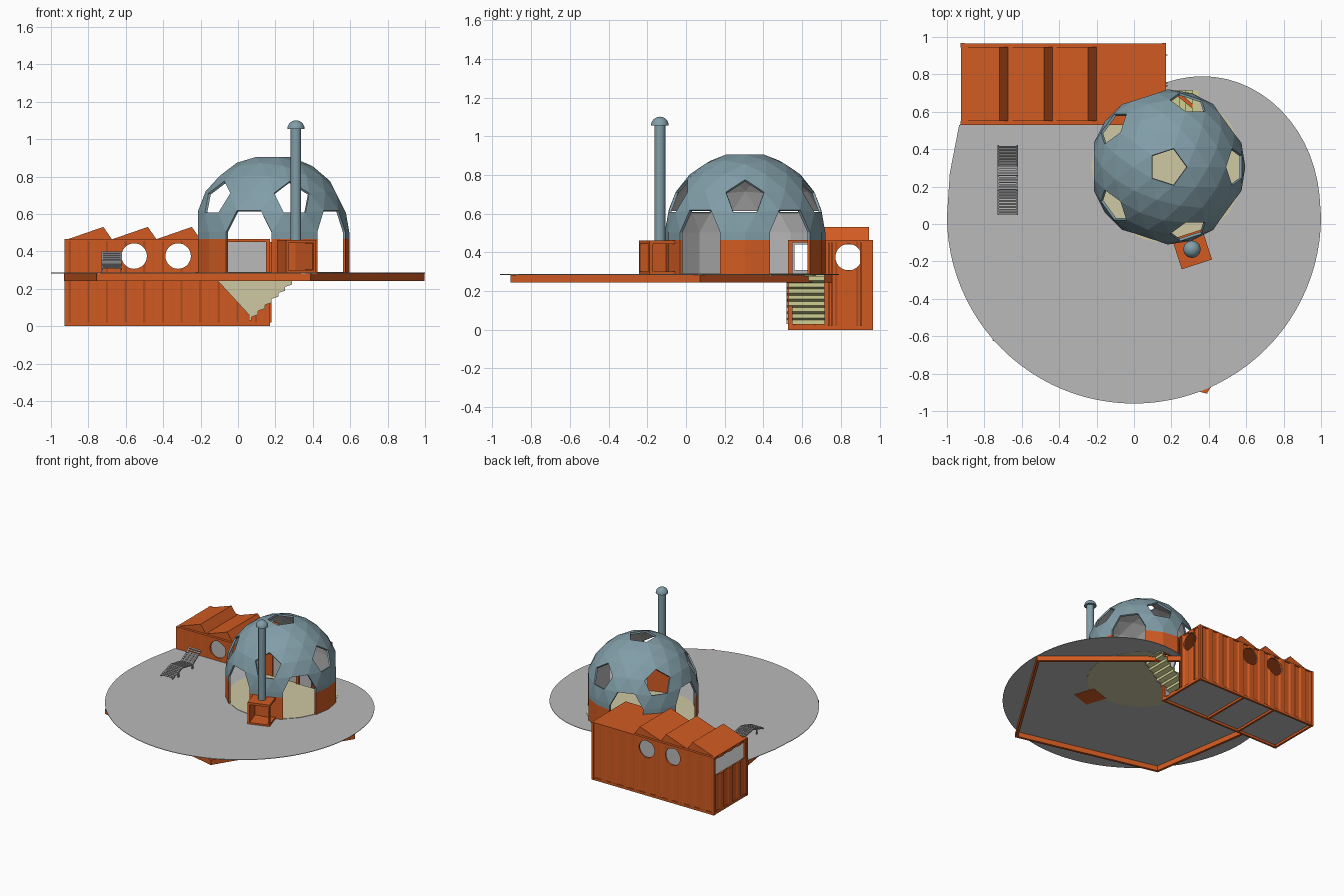
import bpy, bmesh, math
from mathutils import Matrix, Vector

if "Cube" in bpy.data.objects:
    bpy.data.objects.remove(bpy.data.objects["Cube"])

def material(name, rgb):
    m = bpy.data.materials.new(name)
    m.diffuse_color = (*rgb, 1)
    m.use_nodes = True
    m.node_tree.nodes["Principled BSDF"].inputs["Base Color"].default_value = m.diffuse_color
    return m

ORANGE = material("orange paint", (0.64, 0.105, 0.016))
BLUE = material("blue grey metal", (0.22, 0.34, 0.39))
GREY = material("light grey", (0.49, 0.49, 0.49))
BEIGE = material("beige floor", (0.62, 0.58, 0.37))
STEP = material("pale olive stairs", (0.62, 0.62, 0.29))
CHAIR = material("mid grey slats", (0.33, 0.33, 0.34))

def finish(name, bm, *mats):
    me = bpy.data.meshes.new(name)
    bm.to_mesh(me)
    bm.free()
    ob = bpy.data.objects.new(name, me)
    bpy.context.collection.objects.link(ob)
    for m in mats:
        me.materials.append(m)
    return ob

def boxes(name, mat, items):
    """Each item is (x0, x1, y0, y1, z0, z1)."""
    bm = bmesh.new()
    for x0, x1, y0, y1, z0, z1 in items:
        m = Matrix.Translation(((x0+x1)/2, (y0+y1)/2, (z0+z1)/2)) @ Matrix.Diagonal((x1-x0, y1-y0, z1-z0, 1))
        bmesh.ops.create_cube(bm, size=1, matrix=m)
    return finish(name, bm, mat)

def prism(name, mat, pts, a, b, axis="z"):
    """Extrude a 2D outline along z (points are x, y) or along y (points are x, z)."""
    bm = bmesh.new()
    place = (lambda p: (p[0], p[1], a)) if axis == "z" else (lambda p: (p[0], a, p[1]))
    face = bm.faces.new([bm.verts.new(place(p)) for p in pts])
    ext = bmesh.ops.extrude_face_region(bm, geom=[face])
    step = Vector((0, 0, b - a)) if axis == "z" else Vector((0, b - a, 0))
    bmesh.ops.translate(bm, vec=step, verts=[v for v in ext["geom"] if isinstance(v, bmesh.types.BMVert)])
    bmesh.ops.recalc_face_normals(bm, faces=bm.faces)
    return finish(name, bm, mat)

def cylinder(name, mat, loc, r, depth, axis="z", n=32):
    rot = {"z": Matrix(), "y": Matrix.Rotation(math.pi/2, 4, "X"), "x": Matrix.Rotation(math.pi/2, 4, "Y")}[axis]
    bm = bmesh.new()
    bmesh.ops.create_cone(bm, cap_ends=True, segments=n, radius1=r, radius2=r, depth=depth,
                          matrix=Matrix.Translation(loc) @ rot)
    return finish(name, bm, mat)

def cut(ob, cutters):
    for c in cutters:
        c.hide_render = True
        mod = ob.modifiers.new("cut", "BOOLEAN")
        mod.operation, mod.solver, mod.object = "DIFFERENCE", "EXACT", c
        bpy.context.view_layer.objects.active = ob
        bpy.ops.object.modifier_apply(modifier=mod.name)

# --- container ---------------------------------------------------------
X0, X1, Y0, Y1, H = -0.925, 0.17, 0.53, 0.965, 0.465

def corrugated(name, a, b, outer, s, along):
    """Ribbed outer wall with a plain grey lining; s is the inward direction."""
    n = round((b - a) / 0.1)
    p = (b - a) / n
    pts = [(a, outer)]
    for i in range(n):
        for f, d in ((0.2, 0), (0.32, 0.007), (0.68, 0.007), (0.8, 0)):
            pts.append((a + p * (i + f), outer + s * d))
    pts += [(b, outer), (b, outer + s * 0.013), (a, outer + s * 0.013)]
    if along == "y":
        pts = [(v, u) for u, v in pts]
    wall = prism(name, ORANGE, pts, 0.005, H - 0.002)
    lo, hi = sorted((outer + s * 0.0135, outer + s * 0.017))
    span = (a + 0.01, b - 0.01, lo, hi) if along == "x" else (lo, hi, a + 0.01, b - 0.01)
    return wall, boxes(name + "_lining", GREY, [(*span, 0.03, H - 0.012)])

front = corrugated("container_front", X0, X1, Y0, 1, "x")
back = corrugated("container_back", X0, X1, Y1, -1, "x")
left = corrugated("container_left_end", Y0, Y1, X0, 1, "y")
right = corrugated("container_right_end", Y0, Y1, X1, -1, "y")

# window and door cutters
rounds = [cylinder("round_cutter", None, (x, 0.75, 0.375), 0.068, 0.6, "y") for x in (-0.555, -0.32)]
end_round = cylinder("end_cutter", None, (X1, 0.84, 0.375), 0.068, 0.1, "x")
end_window = boxes("end_window_cutter", None, [(X0 - 0.1, X0 + 0.1, 0.56, 0.935, 0.31, 0.44)])
dome_door = boxes("dome_door_cutter", None, [(-0.065, 0.155, 0.4, 0.6, 0.289, 0.45)])
stair_door = boxes("stair_door_cutter", None, [(0.1, 0.25, 0.548, 0.715, 0.03, 0.45)])
for part in front:
    cut(part, rounds + [dome_door])
for part in back:
    cut(part, rounds)
for part in left:
    cut(part, [end_window])
for part in right:
    cut(part, [end_round, stair_door])

boxes("container_roof", ORANGE, [(X0, X1, Y0, Y1, H - 0.01, H)])
boxes("container_floor", GREY, [(X0 + 0.01, X1 - 0.01, Y0 + 0.01, Y1 - 0.01, 0.018, 0.03)])
posts = [(x, x + 0.022, y, y + 0.022, 0, H) for x in (X0 - 0.002, X1 - 0.02) for y in (Y0 - 0.002, Y1 - 0.02)]
rails = [(X0, X1, y, y + 0.016, 0, 0.02) for y in (Y0 - 0.001, Y1 - 0.015)]
rails += [(x, x + 0.016, Y0, Y1, 0, 0.02) for x in (X0, -0.56, -0.27, X1 - 0.016)]
boxes("container_posts_and_rails", ORANGE, posts + rails)
boxes("lock_rods", ORANGE, [(X1, X1 + 0.008, y, y + 0.007, 0.02, 0.45) for y in (0.735, 0.75, 0.9)])

# sawtooth skylights
for i, x in enumerate((-0.91, -0.672, -0.437)):
    prism(f"roof_tooth_{i}", ORANGE, [(x, H), (x + 0.19, H + 0.066), (x + 0.236, H)], 0.55, 0.945, "y")

# --- deck --------------------------------------------------------------
outline = [(math.cos(t), 0.04 + math.sin(t)) for t in (math.pi * (1 + i / 48) for i in range(49))]
outline += [(0.365 + 0.63 * math.cos(t), 0.08 + 0.71 * math.sin(t)) for t in (math.radians(6 * i) for i in range(1, 18))]
outline += [(0.172, 0.757), (0.172, 0.529), (-0.935, 0.529), (-0.985, 0.27)]
deck = prism("deck", GREY, outline, 0.283, 0.287)
CX, CY, CZ, R = 0.18, 0.305, 0.503, 0.415
ring = [(CX + 0.408 * math.cos(math.radians(18 * i)), CY + 0.408 * math.sin(math.radians(18 * i))) for i in range(20)]
floor = prism("dome_floor", BEIGE, ring, 0.281, 0.290)
stairwell = boxes("stairwell_cutter", None, [(-0.5, 0.345, 0.536, 0.715, 0.2, 0.4)])
cut(deck, [stairwell])
cut(floor, [stairwell])

# deck frame: beams between the pentagon corners
corners = [Vector(c) for c in ((0.18, 0.74), (0.985, 0.07), (0.385, -0.895), (-0.745, -0.615), (-0.92, 0.525))]
bm = bmesh.new()
for a, b in zip(corners, corners[1:]):
    d, mid = b - a, (a + b) / 2
    bmesh.ops.create_cube(bm, size=1, matrix=Matrix.Translation((mid.x, mid.y, 0.263)) @
                          Matrix.Rotation(math.atan2(d.y, d.x), 4, "Z") @ Matrix.Diagonal((d.length + 0.018, 0.02, 0.04, 1)))
finish("deck_frame", bm, ORANGE)

# --- stairs ------------------------------------------------------------
N = 8
top, under = [], []
for i in range(N):
    x, z = 0.06 + i * 0.036, 0.03 + i * 0.032
    top += [(x, z), (x, z + 0.032)]
    under += [(x + 0.012, z), (x + 0.012, z + 0.02)]
top.append((0.35, 0.286))
under.append((0.35, 0.274))
prism("stair_steps", STEP, top + under[::-1], 0.53, 0.715, "y")
panel = [(-0.11, 0.245), (0.06, 0.06), (0.06, 0.03)] + under + [(0.35, 0.283), (-0.11, 0.283)]
prism("stair_side_panel", BEIGE, panel, 0.519, 0.526, "y")

# --- geodesic dome -----------------------------------------------------
ico = bmesh.new()
bmesh.ops.create_icosphere(ico, subdivisions=1, radius=1)
bm = bmesh.new()
F = 4
hubs = [v.co.normalized() for v in ico.verts]
for f in ico.faces:
    A, B, C = (v.co.normalized() for v in f.verts)
    g = {(i, j): ((A * (F - i - j) + B * i + C * j) / F).normalized() for i in range(F + 1) for j in range(F + 1 - i)}
    for i in range(F):
        for j in range(F - i):
            tris = [(g[i, j], g[i + 1, j], g[i, j + 1])]
            if i + j < F - 1:
                tris.append((g[i + 1, j], g[i + 1, j + 1], g[i, j + 1]))
            for t in tris:
                c = sum(t, Vector()) / 3
                if c.z < 0 or any((p - h).length < 1e-3 for p in t for h in hubs):
                    continue  # lower half and pentagon windows stay open
                az = math.degrees(math.atan2(c.y, c.x)) % 72 - 36
                if max(p.z for p in t) < 0.29 and abs(az) < 13.5 and (min(p.z for p in t) < 0.01):
                    # the three triangles above each doorway
                    if all(abs(math.degrees(math.atan2(p.y, p.x)) % 72 - 36) < 18.5 for p in t):
                        continue
                bm.faces.new([bm.verts.new((CX + R * p.x, CY + R * p.y, CZ + R * p.z)) for p in t])
ico.free()
# vertical wall below the equator: blue strip, then orange, between five doorways
def rim(k, z):
    t = math.radians(18 * k)
    return bm.verts.new((CX + R * math.cos(t), CY + R * math.sin(t), z))
for k in range(20):
    if k % 4 in (1, 2):
        continue
    for z0, z1, m in ((H, CZ, 0), (0.285, H, 1)):
        if k == 7 and m == 1:
            continue  # open to the container
        f = bm.faces.new((rim(k, z0), rim(k + 1, z0), rim(k + 1, z1), rim(k, z1)))
        f.material_index = m
bmesh.ops.remove_doubles(bm, verts=bm.verts, dist=0.002)
dome = finish("dome_shell", bm, BLUE, ORANGE, GREY, GREY)
sol = dome.modifiers.new("thickness", "SOLIDIFY")
sol.thickness, sol.offset, sol.material_offset, sol.material_offset_rim = 0.014, -1, 2, 0

# --- stove and chimney -------------------------------------------------
SX, SY = 0.31, -0.135
stove = boxes("stove", ORANGE, [(-0.085, 0.085, -0.085, 0.085, 0.279, 0.462)])
turn = Matrix.Translation((SX, SY, 0)) @ Matrix.Rotation(math.radians(18), 4, "Z")
hollow = boxes("stove_cutter", None, [(-0.07, 0.07, -0.2, 0.07, 0.3, 0.444)])
side = boxes("stove_side_cutter", None, [(0, 0.2, -0.065, 0.065, 0.302, 0.442)])
for o in (stove, hollow, side):
    o.data.transform(turn)
cut(stove, [hollow, side])
cap_profile = [(0.028, 0.46), (0.028, 1.055), (0.046, 1.055)]
cap_profile += [(0.046 * math.cos(t), 1.055 + 0.046 * math.sin(t)) for t in (math.pi / 12 * i for i in range(1, 7))]
bm = bmesh.new()
vs = [bm.verts.new((SX + r, SY, z)) for r, z in cap_profile]
es = [bm.edges.new(p) for p in zip(vs, vs[1:])]
bmesh.ops.spin(bm, geom=vs + es, cent=(SX, SY, 0), axis=(0, 0, 1), angle=2 * math.pi, steps=24)
bmesh.ops.remove_doubles(bm, verts=bm.verts, dist=1e-4)
bmesh.ops.recalc_face_normals(bm, faces=bm.faces)
chimney = finish("chimney", bm, BLUE)
bpy.ops.object.select_all(action="DESELECT")
chimney.select_set(True)
bpy.context.view_layer.objects.active = chimney
bpy.ops.object.shade_smooth_by_angle(angle=math.radians(40))

# --- sun lounger -------------------------------------------------------
path = [Vector(p) for p in ((0.05, 0.305), (0.18, 0.345), (0.31, 0.32), (0.42, 0.395))]
bm = bmesh.new()
for a, b in zip(path, path[1:]):
    d = b - a
    spin = Matrix.Rotation(math.atan2(d.y, d.x), 4, "X")
    mid = (a + b) / 2
    for x in (-0.725, -0.625):
        bmesh.ops.create_cube(bm, size=1, matrix=Matrix.Translation((x, mid.x, mid.y)) @ spin @ Matrix.Diagonal((0.008, d.length, 0.01, 1)))
    n = int(d.length / 0.017)
    for i in range(n):
        p = a + d * ((i + 0.5) / n)
        bmesh.ops.create_cube(bm, size=1, matrix=Matrix.Translation((-0.675, p.x, p.y + 0.004)) @ spin @ Matrix.Diagonal((0.11, 0.012, 0.004, 1)))
for x in (-0.725, -0.625):
    for y, h in ((0.13, 0.04), (0.31, 0.035)):
        bmesh.ops.create_cube(bm, size=1, matrix=Matrix.Translation((x, y, 0.286 + h / 2)) @ Matrix.Diagonal((0.008, 0.01, h, 1)))
finish("sun_lounger", bm, CHAIR)

# remove the cutters once applied
for o in [o for o in bpy.data.objects if o.hide_render]:
    bpy.data.objects.remove(o)
